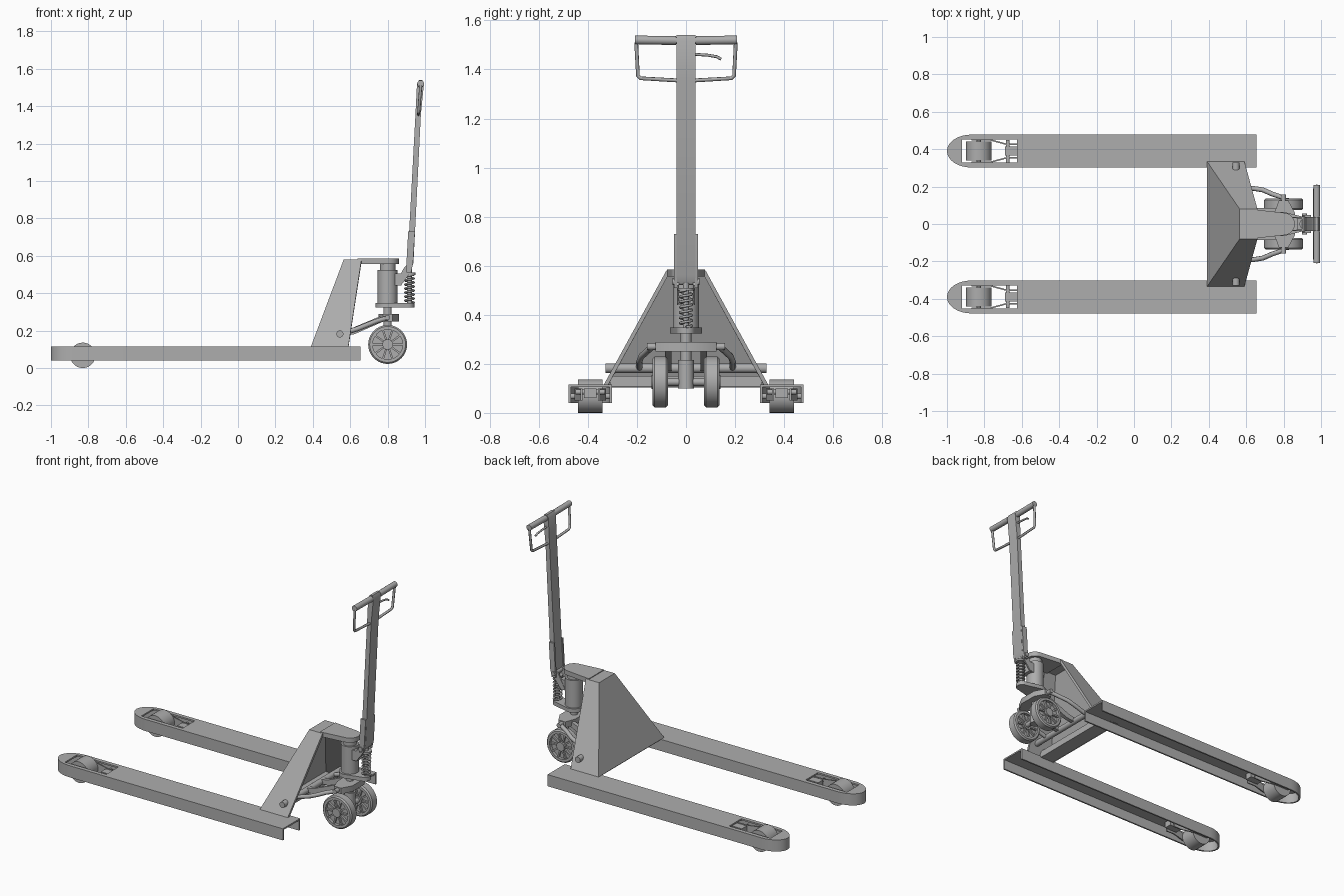
import bpy, bmesh
from math import sin, cos, pi, tau
from mathutils import Vector, Matrix

old = bpy.data.objects.get("Cube")
if old:
    bpy.data.objects.remove(old, do_unlink=True)

grey = bpy.data.materials.new("plain_grey")
grey.use_nodes = True
GREY = (0.42, 0.42, 0.42, 1)
grey.diffuse_color = GREY
grey.node_tree.nodes["Principled BSDF"].inputs["Base Color"].default_value = GREY
parts = []


def finish(name, bm):
    bmesh.ops.recalc_face_normals(bm, faces=bm.faces)
    me = bpy.data.meshes.new(name)
    bm.to_mesh(me)
    bm.free()
    me.materials.append(grey)
    ob = bpy.data.objects.new(name, me)
    bpy.context.collection.objects.link(ob)
    parts.append(ob)
    return ob


def prism(name, pts, push):
    """Extrude a closed 3D outline along a vector."""
    bm = bmesh.new()
    face = bm.faces.new([bm.verts.new(p) for p in pts])
    new = bmesh.ops.extrude_face_region(bm, geom=[face], use_keep_orig=True)["geom"]
    bmesh.ops.translate(bm, vec=push, verts=[v for v in new if isinstance(v, bmesh.types.BMVert)])
    return finish(name, bm)


def side_prism(name, xz, y0, y1):
    return prism(name, [(x, y0, z) for x, z in xz], (0, y1 - y0, 0))


def box(name, lo, hi):
    return side_prism(name, [(lo[0], lo[2]), (hi[0], lo[2]), (hi[0], hi[2]), (lo[0], hi[2])], lo[1], hi[1])


def rod(name, a, b, r, sides=24):
    a, b = Vector(a), Vector(b)
    bm = bmesh.new()
    turn = (b - a).to_track_quat('Z', 'Y').to_matrix().to_4x4()
    bmesh.ops.create_cone(bm, cap_ends=True, segments=sides, radius1=r, radius2=r,
                          depth=(b - a).length, matrix=Matrix.Translation((a + b) / 2) @ turn)
    return finish(name, bm)


def tube(name, pts, r):
    cu = bpy.data.curves.new(name, 'CURVE')
    cu.dimensions = '3D'
    cu.bevel_depth, cu.bevel_resolution, cu.use_fill_caps = r, 2, True
    sp = cu.splines.new('POLY')
    sp.points.add(len(pts) - 1)
    for p, co in zip(sp.points, pts):
        p.co = (*co, 1)
    cu.materials.append(grey)
    ob = bpy.data.objects.new(name, cu)
    bpy.context.collection.objects.link(ob)


def lathe_y(name, profile, cx, cz, steps=40):
    """Revolve a closed (radius, y) profile around a y axis."""
    bm = bmesh.new()
    rings = [[bm.verts.new((cx + r * cos(tau * i / steps), y, cz + r * sin(tau * i / steps)))
              for r, y in profile] for i in range(steps)]
    n = len(profile)
    for i in range(steps):
        a, b = rings[i], rings[(i + 1) % steps]
        for j in range(n):
            k = (j + 1) % n
            bm.faces.new((a[j], a[k], b[k], b[j]))
    return finish(name, bm)


# Forks: hollow channels with rounded tips and a roller slot
def fork_outline(yc, inset):
    w = 0.088 - inset
    arc = [(-0.87 - (0.13 - inset) * cos(t), yc + w * sin(t))
           for t in (pi * (i / 16 - 0.5) for i in range(17))]
    return [(0.655, yc - w)] + arc + [(0.655, yc + w)]


for s, side in ((1, "left"), (-1, "right")):
    yc = s * 0.39
    outer, inner = fork_outline(yc, 0), fork_outline(yc, 0.01)
    prism(side + "_fork_wall", [(x, y, 0.04) for x, y in outer + inner[::-1]], (0, 0, 0.068))
    slot = [(-0.92, yc - 0.062), (-0.625, yc - 0.062), (-0.625, yc + 0.062), (-0.92, yc + 0.062)]
    bm = bmesh.new()
    edges = []
    for loop in (outer, slot):
        vs = [bm.verts.new((x, y, 0.115)) for x, y in loop]
        edges += [bm.edges.new((vs[i - 1], vs[i])) for i in range(len(vs))]
    bmesh.ops.triangle_fill(bm, use_beauty=True, edges=edges, normal=(0, 0, 1))
    new = bmesh.ops.extrude_face_region(bm, geom=bm.faces[:], use_keep_orig=True)["geom"]
    bmesh.ops.translate(bm, vec=(0, 0, -0.01), verts=[v for v in new if isinstance(v, bmesh.types.BMVert)])
    finish(side + "_fork_top", bm)

    # Load roller with its carrier arms and push link
    rod(side + "_load_roller", (-0.83, yc - 0.05, 0.068), (-0.83, yc + 0.05, 0.068), 0.068, 28)
    rod(side + "_roller_axle", (-0.83, yc - 0.078, 0.068), (-0.83, yc + 0.078, 0.068), 0.012)
    for t in (1, -1):
        a, b = yc + t * 0.056, yc + t * 0.032
        path = [(-0.87, a), (-0.77, a), (-0.68, b), (-0.62, b)]
        prism(side + "_roller_arm", [(x, y, 0.05) for x, y in path] +
              [(x, y + t * 0.008, 0.05) for x, y in path[::-1]], (0, 0, 0.05))
    rod(side + "_arm_pin", (-0.675, yc - 0.06, 0.085), (-0.675, yc + 0.06, 0.085), 0.01)
    box(side + "_link_block", (-0.69, yc - 0.025, 0.06), (-0.6, yc + 0.025, 0.1))

# Sloping frame: shell open at the back and underneath
bm = bmesh.new()
low_f, low_b, top_f, top_b = [[bm.verts.new((x, s * y, z)) for s in (1, -1)] for x, y, z in
                              ((0.39, 0.335, 0.115), (0.59, 0.335, 0.115), (0.565, 0.08, 0.58), (0.66, 0.08, 0.58))]
bm.faces.new((low_f[0], top_f[0], top_f[1], low_f[1]))
bm.faces.new((top_f[0], top_b[0], top_b[1], top_f[1]))
for i in (0, 1):
    bm.faces.new((low_f[i], low_b[i], top_b[i], top_f[i]))
bmesh.ops.recalc_face_normals(bm, faces=bm.faces)
if sum(f.normal.z for f in bm.faces) < 0:
    bmesh.ops.reverse_faces(bm, faces=bm.faces)
me = bpy.data.meshes.new("frame")
bm.to_mesh(me)
bm.free()
me.materials.append(grey)
frame = bpy.data.objects.new("frame", me)
bpy.context.collection.objects.link(frame)
shell = frame.modifiers.new("plate", 'SOLIDIFY')
shell.thickness, shell.offset, shell.use_even_offset = 0.016, -1, True
box("frame_cross_plate", (0.4, -0.31, 0.107), (0.5, 0.31, 0.117))
box("frame_cross_lip", (0.49, -0.31, 0.107), (0.5, 0.31, 0.15))
rod("torsion_bar", (0.545, -0.328, 0.182), (0.545, 0.328, 0.182), 0.019)

# Top bracket and hydraulic pump
nose = [(0.8 + 0.06 * cos(t), 0.06 * sin(t), 0.555) for t in (pi * (i / 12 - 0.5) for i in range(13))]
prism("top_bracket", [(0.64, -0.078, 0.555)] + nose + [(0.64, 0.078, 0.555)], (0, 0, 0.03))
for name, z0, z1, r in (("pump_piston", 0.5, 0.56, 0.042), ("pump_body", 0.34, 0.525, 0.053),
                        ("steer_shaft", 0.2, 0.33, 0.022), ("steer_hub", 0.1, 0.215, 0.032)):
    rod(name, (0.8, 0, z0), (0.8, 0, z1), r, 32)
base = [(0.8 + 0.065 * cos(t), 0.065 * sin(t), 0.323) for t in (pi * (i / 12 + 0.5) for i in range(13))]
tip = [(0.905 + 0.038 * cos(t), 0.038 * sin(t), 0.323) for t in (pi * (i / 12 - 0.5) for i in range(13))]
prism("pump_base", base + tip, (0, 0, 0.025))
box("pump_side_block", (0.81, -0.035, 0.44), (0.875, 0.035, 0.505))

# Return spring around the pump plunger
tube("return_spring", [(0.917 + 0.024 * cos(a), 0.024 * sin(a), 0.35 + 0.15 * i / 112)
                       for i, a in ((i, tau * i / 16) for i in range(113))], 0.0055)
rod("plunger", (0.917, 0, 0.34), (0.917, 0, 0.53), 0.013)
rod("spring_cap", (0.917, 0, 0.498), (0.917, 0, 0.51), 0.032)

# Steering axle with spoked wheels
CX, CZ = 0.8, 0.126
rod("steer_axle", (CX, -0.14, CZ), (CX, 0.14, CZ), 0.016)
prism("axle_beam", [(x, y, 0.25) for x, y in ((0.75, -0.06), (0.775, -0.125), (0.825, -0.125), (0.86, -0.06),
                                             (0.86, 0.06), (0.825, 0.125), (0.775, 0.125), (0.75, 0.06))], (0, 0, 0.038))
for s, side in ((1, "left"), (-1, "right")):
    y0, y1, mid = s * 0.074, s * 0.136, s * 0.105
    lathe_y(side + "_steer_tyre", [(0.08, y0), (0.096, y0), (0.104, y0 + s * 0.008),
                                   (0.104, y1 - s * 0.008), (0.096, y1), (0.08, y1)], CX, CZ)
    rod(side + "_wheel_disc", (CX, mid - 0.012, CZ), (CX, mid + 0.012, CZ), 0.082, 40)
    rod(side + "_wheel_hub", (CX, y0, CZ), (CX, y1 + s * 0.004, CZ), 0.028)
    for i in range(10):
        spoke = box(side + "_wheel_spoke", (0.02, y0 + s * 0.006, -0.005), (0.083, y1 - s * 0.006, 0.005))
        spoke.matrix_world = Matrix.Translation((CX, 0, CZ)) @ Matrix.Rotation(tau * i / 10, 4, 'Y')
    # Lift linkage from the torsion bar to the axle beam
    tube(side + "_lift_rod", [(0.55, s * 0.19, 0.182), (0.64, s * 0.19, 0.21), (0.69, s * 0.182, 0.23),
                              (0.74, s * 0.16, 0.25), (0.8, s * 0.14, 0.268)], 0.013)
    rod(side + "_beam_pin", (CX, s * 0.11, 0.27), (CX, s * 0.158, 0.27), 0.014)
    side_prism(side + "_lift_arm", [(0.55, 0.17), (0.62, 0.18), (0.78, 0.25), (0.78, 0.285), (0.6, 0.21), (0.55, 0.2)],
               s * 0.06, s * 0.085)
    # Handle joint plates
    side_prism(side + "_joint_plate", [(0.9, 0.55), (0.91, 0.73), (0.946, 0.73), (0.936, 0.56), (0.925, 0.51), (0.9, 0.51)],
               s * 0.037, s * 0.049)
    side_prism(side + "_joint_link", [(0.84, 0.45), (0.87, 0.44), (0.93, 0.52), (0.915, 0.56), (0.89, 0.54)],
               s * 0.028, s * 0.037)
rod("joint_pin", (0.912, -0.056, 0.535), (0.912, 0.056, 0.535), 0.014)

# Handle shaft, crossbar, guard loop and release lever
side_prism("handle_shaft", [(0.906, 0.56), (0.949, 1.36), (0.957, 1.52), (0.968, 1.54), (0.985, 1.54), (0.994, 1.52),
                            (0.978, 1.36), (0.938, 0.56), (0.925, 0.53), (0.91, 0.53)], -0.038, 0.038)
rod("grip_bar", (0.977, -0.19, 1.518), (0.977, 0.19, 1.518), 0.014)
for s, side in ((1, "left"), (-1, "right")):
    rod(side + "_grip", (0.977, s * 0.04, 1.518), (0.977, s * 0.208, 1.52), 0.018)
    tube(side + "_guard_loop", [(0.977, s * 0.203, 1.51), (0.967, s * 0.196, 1.375), (0.966, s * 0.185, 1.364),
                                (0.965, s * 0.03, 1.355)], 0.008)
tube("release_lever", [(0.972, 0.03, 1.462), (0.972, 0.09, 1.458), (0.974, 0.125, 1.452), (0.976, 0.143, 1.442)], 0.006)

# Smooth round parts, keep sharp edges
bpy.ops.object.select_all(action='DESELECT')
for ob in parts:
    ob.select_set(True)
bpy.context.view_layer.objects.active = parts[0]
bpy.ops.object.shade_smooth_by_angle(angle=0.6)
